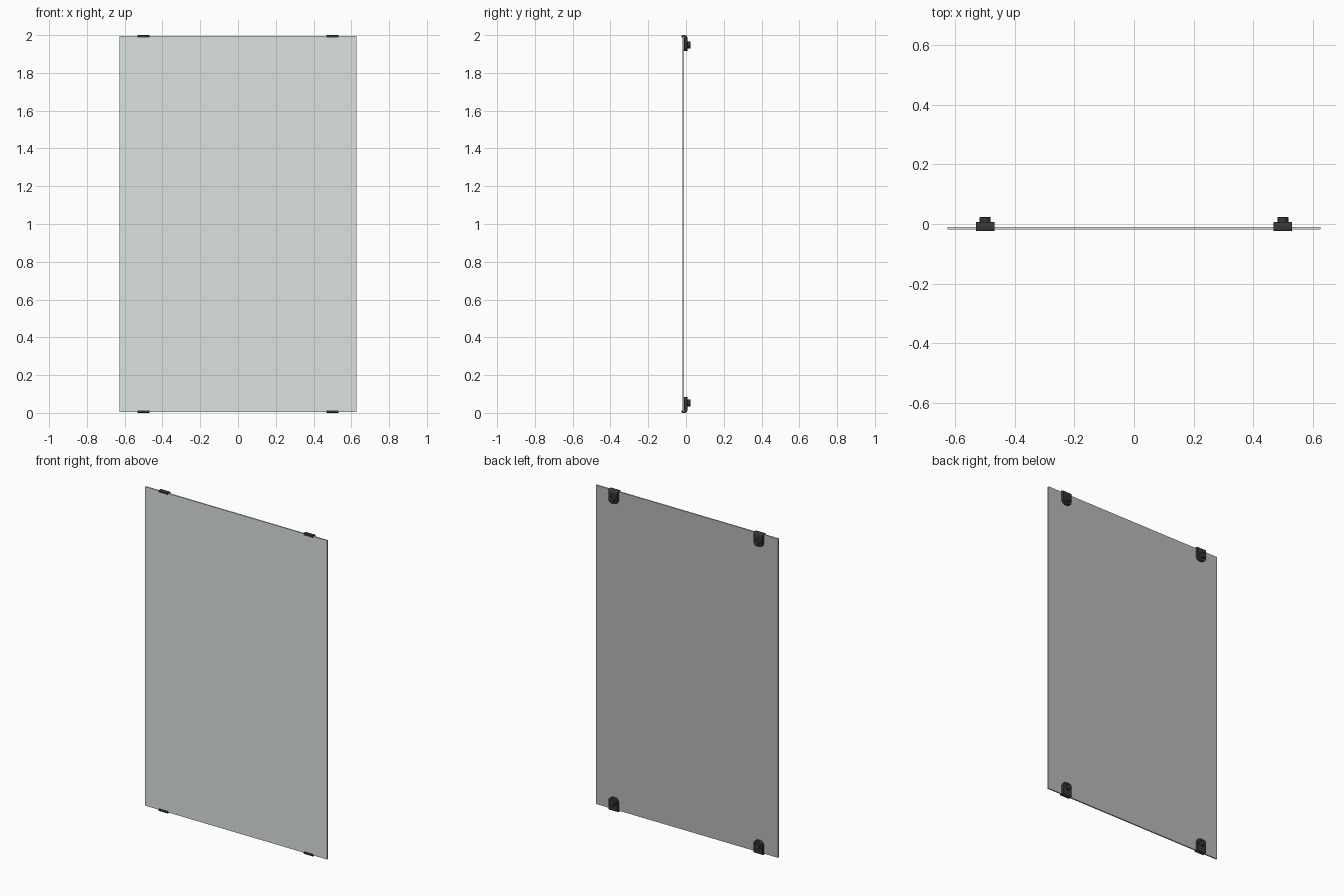
import bpy, bmesh, math
from mathutils import Vector

if "Cube" in bpy.data.objects:
    bpy.data.objects.remove(bpy.data.objects["Cube"])


def material(name, rgb):
    m = bpy.data.materials.new(name)
    m.diffuse_color = (*rgb, 1)
    m.use_nodes = True
    m.node_tree.nodes["Principled BSDF"].inputs["Base Color"].default_value = m.diffuse_color
    return m


glass = material("pale_green_grey_glass", (0.71, 0.76, 0.74))
backing = material("grey_backing", (0.48, 0.48, 0.505))
dark = material("dark_plastic", (0.037, 0.039, 0.041))


def make(name, bm, mats, bevel=0):
    bmesh.ops.recalc_face_normals(bm, faces=bm.faces)
    me = bpy.data.meshes.new(name)
    bm.to_mesh(me)
    bm.free()
    ob = bpy.data.objects.new(name, me)
    bpy.context.collection.objects.link(ob)
    for m in mats:
        me.materials.append(m)
    if bevel:
        b = ob.modifiers.new("Bevel", 'BEVEL')
        b.width = bevel
        b.segments = 2
        b.limit_method = 'ANGLE'
        b.angle_limit = math.radians(40)
    bpy.ops.object.select_all(action='DESELECT')
    ob.select_set(True)
    bpy.context.view_layer.objects.active = ob
    bpy.ops.object.shade_smooth_by_angle(angle=math.radians(35))
    return ob


def prism(name, points, direction, mats, bevel=0):
    bm = bmesh.new()
    face = bm.faces.new([bm.verts.new(p) for p in points])
    ext = bmesh.ops.extrude_face_region(bm, geom=[face])
    verts = [g for g in ext["geom"] if isinstance(g, bmesh.types.BMVert)]
    bmesh.ops.translate(bm, verts=verts, vec=Vector(direction))
    return make(name, bm, mats, bevel)


# Mirror sheet: pale front and edges, grey back
x, y0, y1, z0, z1 = 0.627, -0.018, -0.010, 0.006, 1.994
sheet = prism("mirror_sheet",
              [(-x, y0, z0), (x, y0, z0), (x, y0, z1), (-x, y0, z1)],
              (0, y1 - y0, 0), [glass, backing])
for p in sheet.data.polygons:
    p.material_index = 1 if p.normal.y > 0.5 else 0


def clip(cx, top):
    tag = ("top" if top else "bottom") + ("_right" if cx > 0 else "_left")

    def zz(d):  # distance measured inward from the outer end
        return 2 - d if top else d

    # Back plate with rounded inner corners
    w, h, r = 0.031, 0.084, 0.025
    outline = [(-w, 0.013), (w, 0.013)]
    for sx, start in ((1, 0), (-1, 90)):
        for i in range(9):
            a = math.radians(start + 90 * i / 8)
            outline.append((sx * (w - r) + r * math.cos(a), h - r + r * math.sin(a)))
    prism("clip_plate_" + tag, [(cx + px, -0.010, zz(d)) for px, d in outline],
          (0, 0.017, 0), [dark], 0.002)

    # Hook folding over the sheet edge, rounded at the back
    hook = [(0.007, 0.016), (0.0065, 0.009), (0.004, 0.004), (-0.001, 0.001),
            (-0.007, 0), (-0.020, 0), (-0.023, 0.002), (-0.023, 0.013),
            (-0.018, 0.013), (-0.018, 0.006), (-0.010, 0.006), (-0.010, 0.016)]
    prism("clip_hook_" + tag, [(cx - w, y, zz(d)) for y, d in hook],
          (2 * w, 0, 0), [dark])

    # Round wall spacer behind the plate
    ring = [(cx + 0.018 * math.cos(2 * math.pi * i / 24), 0.005,
             zz(0.052) + 0.018 * math.sin(2 * math.pi * i / 24)) for i in range(24)]
    prism("clip_spacer_" + tag, ring, (0, 0.018, 0), [dark], 0.001)


for cx in (-0.5, 0.5):
    for top in (True, False):
        clip(cx, top)
